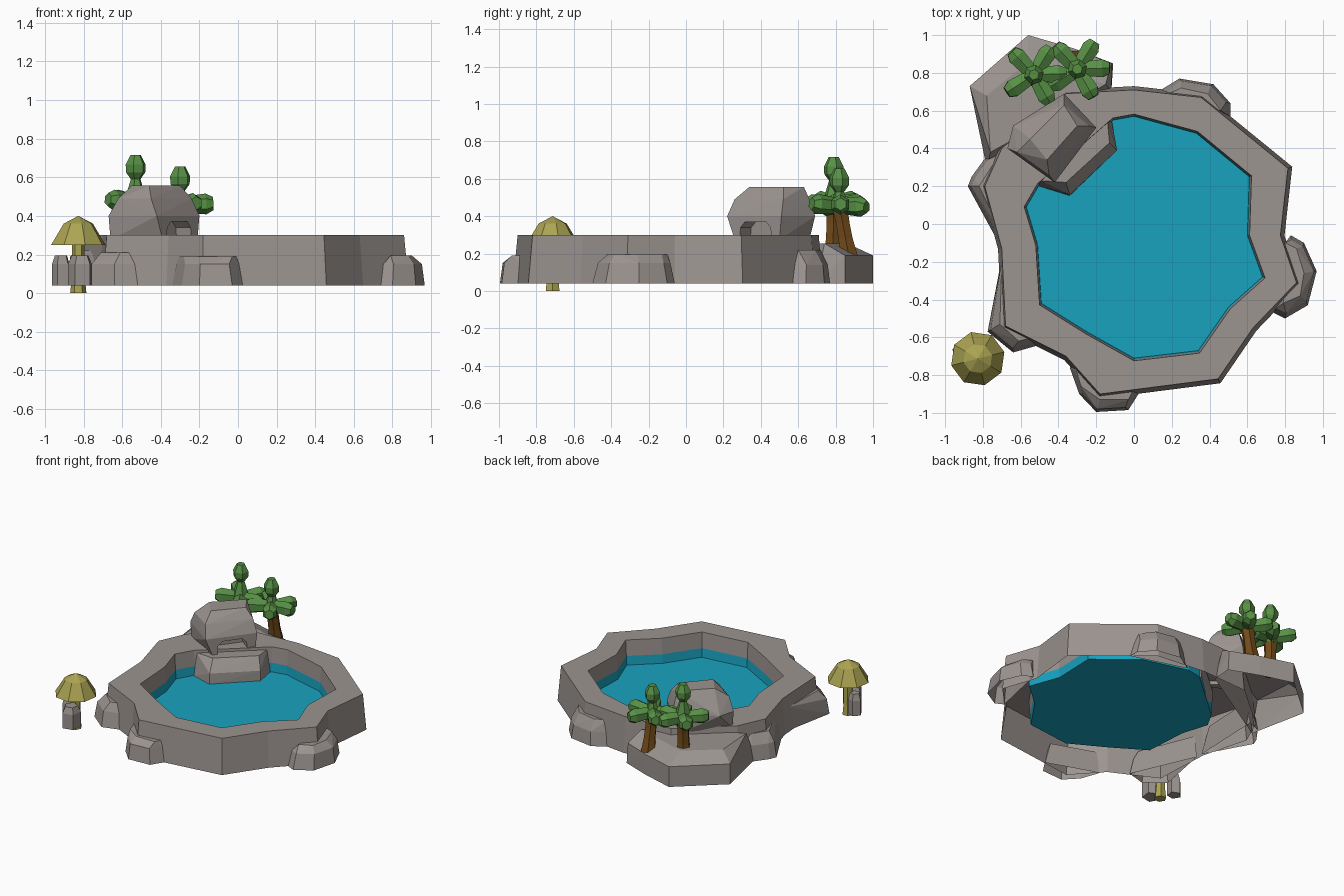
import bpy, bmesh, math
from mathutils import Vector, Matrix

if "Cube" in bpy.data.objects:
    bpy.data.objects.remove(bpy.data.objects["Cube"])


def material(name, rgb):
    m = bpy.data.materials.new(name)
    m.diffuse_color = (*rgb, 1)
    m.use_nodes = True
    m.node_tree.nodes["Principled BSDF"].inputs["Base Color"].default_value = m.diffuse_color
    return m


STONE = material("grey stone", (0.33, 0.297, 0.28))
WATER = material("pool water", (0.009, 0.36, 0.52))
LEAF = material("leaf green", (0.095, 0.28, 0.06))
BARK = material("bark brown", (0.17, 0.07, 0.010))
CAP = material("olive yellow", (0.41, 0.37, 0.085))


def finish(name, bm, mat):
    me = bpy.data.meshes.new(name)
    bm.to_mesh(me)
    bm.free()
    me.materials.append(mat)
    ob = bpy.data.objects.new(name, me)
    bpy.context.collection.objects.link(ob)
    return ob


def hull(name, pts, mat=STONE, open_z=None):
    """Faceted rock: convex hull of a few points, optionally open underneath."""
    bm = bmesh.new()
    for p in pts:
        bm.verts.new(p)
    bmesh.ops.convex_hull(bm, input=bm.verts[:])
    bmesh.ops.delete(bm, geom=[v for v in bm.verts if not v.link_faces], context='VERTS')
    bmesh.ops.recalc_face_normals(bm, faces=bm.faces[:])
    bmesh.ops.dissolve_limit(bm, angle_limit=0.02, verts=bm.verts[:], edges=bm.edges[:])
    if open_z is not None:
        low = [f for f in bm.faces if all(v.co.z < open_z + 0.001 for v in f.verts)]
        bmesh.ops.delete(bm, geom=low, context='FACES')
    return finish(name, bm, mat)


def at(pts, z):
    return [(x, y, z) for x, y in pts]


def rock(name, base, top, z, shoulder=.15):
    """Rock leaning on the rim: foot outline, slightly drawn-in shoulder, top outline."""
    mx, my = (sum(p[i] for p in top) / len(top) for i in (0, 1))
    waist = [(x + (mx - x) * .12, y + (my - y) * .12) for x, y in base]
    return hull(name, at(base, .04) + at(waist, shoulder) + at(top, z), open_z=.04)


def loft(bm, rings):
    """Quads between closed rings of equal length; returns vertex rings."""
    vs = [[bm.verts.new(p) for p in r] for r in rings]
    n = len(vs[0])
    for a, b in zip(vs, vs[1:]):
        for i in range(n):
            j = (i + 1) % n
            bm.faces.new((a[i], a[j], b[j], b[i]))
    return vs


def lathe(name, profile, sides, mat, matrix, spin=0.0):
    """Low-sided turned form from (radius, height) pairs along local z."""
    bm = bmesh.new()
    rings = [[matrix @ Vector((r * math.cos(spin + 2 * math.pi * i / sides),
                               r * math.sin(spin + 2 * math.pi * i / sides), h))
              for i in range(sides)] for r, h in profile]
    vs = loft(bm, rings)
    bm.faces.new(vs[0][::-1])
    bm.faces.new(vs[-1])
    bmesh.ops.remove_doubles(bm, verts=bm.verts[:], dist=0.0005)
    bmesh.ops.recalc_face_normals(bm, faces=bm.faces[:])
    return finish(name, bm, mat)


# Pool rim: matching inner and outer outlines
INNER = [(0, .57), (-.11, .55), (-.50, .21), (-.57, .09), (-.51, -.11), (-.49, -.42),
         (-.25, -.57), (0, -.71), (.34, -.67), (.50, -.44), (.68, -.28), (.60, -.06),
         (.61, .25), (.33, .48)]
OUTER = [(0, .71), (-.36, .69), (-.70, .40), (-.79, .20), (-.70, -.13), (-.68, -.54),
         (-.36, -.70), (-.18, -.90), (.445, -.82), (.63, -.55), (.86, -.31), (.775, -.06),
         (.815, .295), (.355, .67)]
WATER_Z, BAND_Z = .12, .185


def ring(outline, s, z):
    return [(x * s, y * s, z) for x, y in outline]


bm = bmesh.new()
loft(bm, [ring(OUTER, 1.028, .04), ring(OUTER, 1, .30), ring(INNER, 1.02, .30), ring(INNER, 1.008, BAND_Z)])
finish("pool_rim", bm, STONE)
# Water surface with a blue band up the inner wall
bm = bmesh.new()
bands = loft(bm, [ring(INNER, 1.008, BAND_Z), ring(INNER, 1, WATER_Z)])
bm.faces.new(bands[-1])
finish("pool_water", bm, WATER)

# Rocks leaning on the rim
rock("right_rock", [(.83, -.06), (.90, -.10), (.967, -.25), (.92, -.43), (.80, -.50), (.74, -.47)],
     [(.80, -.10), (.86, -.13), (.90, -.26), (.88, -.38), (.79, -.42)], .195)
rock("front_rock", [(-.34, -.76), (-.29, -.90), (-.20, -.995), (-.03, -.985), (.03, -.89)],
     [(-.31, -.76), (-.28, -.86), (-.18, -.93), (-.03, -.93), (0, -.87)], .19)
rock("front_left_rock", [(-.70, -.18), (-.775, -.57), (-.64, -.68), (-.50, -.64)],
     [(-.70, -.20), (-.71, -.53), (-.61, -.62), (-.54, -.60)], .21)
rock("left_rock", [(-.70, -.13), (-.88, .20), (-.86, .25), (-.78, .36), (-.68, .40)],
     [(-.70, -.05), (-.82, .20), (-.75, .31), (-.68, .36)], .22)
rock("back_right_rock", [(.11, .69), (.24, .77), (.42, .74), (.51, .64), (.51, .57)],
     [(.16, .68), (.25, .72), (.39, .69), (.46, .60)], .22, .14)
# Broad planted platform at the back left, sloping outward
hull("tree_platform",
     at([(-.56, 1.0), (-.87, .73), (-.78, .30), (-.60, .45), (-.12, .70), (-.11, .85), (-.32, .93)], .04)
     + at([(-.56, 1.0), (-.87, .73), (-.12, .85), (-.32, .93)], .19)
     + at([(-.56, .86), (-.78, .68), (-.76, .38), (-.58, .48), (-.30, .70), (-.15, .74)], .255), open_z=.04)

# Spring: ledge rising from the water and a boulder with a small cave
hull("spring_ledge",
     at([(-.09, .39), (-.34, .15), (-.50, .20), (-.12, .56)], WATER_Z)
     + at([(-.09, .39), (-.34, .155)], .195)
     + at([(-.13, .43), (-.36, .22), (-.50, .23), (-.14, .54)], .28), open_z=WATER_Z)
boulder = hull("spring_boulder",
               at([(-.66, .40), (-.42, .66), (-.21, .50), (-.39, .26)], .275)
               + at([(-.67, .40), (-.64, .52), (-.37, .69), (-.20, .51), (-.42, .22)], .40)
               + at([(-.62, .38), (-.45, .26), (-.24, .52), (-.37, .66)], .49)
               + at([(-.55, .45), (-.37, .63), (-.30, .52), (-.46, .34)], .557))
mid, side, inward = Vector((-.31, .375, 0)), Vector((.6, .8, 0)), Vector((-.8, .6, 0))
cave = [mid + side * s * w + inward * d + Vector((0, 0, z))
        for s in (-1, 1) for d in (-.12, .09) for w, z in ((.11, .25), (.10, .34), (.07, .37))]
cutter = hull("cave_cutter", cave)
cutter.hide_render = True
mod = boulder.modifiers.new("cave", 'BOOLEAN')
mod.operation, mod.solver, mod.object = 'DIFFERENCE', 'EXACT', cutter
bpy.context.view_layer.objects.active = boulder
bpy.ops.object.modifier_apply(modifier=mod.name)
bpy.data.objects.remove(cutter)


# Trees: flared leaning trunk, knobbed crown and five stubby boughs
def tree(name, x, y, root_y, top, bough_z, tilts):
    lean = Matrix.Identity(4)
    lean[1][2] = (y - root_y) / .27
    here = Matrix.Translation((x, y, 0))
    lathe(name + "_trunk", [(.055, 0), (.044, .09), (.042, .17), (.048, .27)], 6, BARK,
          Matrix.Translation((x, root_y, .19)) @ lean)
    lathe(name + "_crown", [(.045, .42), (.062, .445), (.055, top - .22), (.026, top - .125),
                            (.052, top - .09), (.054, top - .05), (.028, top)], 6, LEAF, here, .3)
    for k, (deg, tilt) in enumerate(zip((58, 133, 213, 300, 2), tilts)):
        turn = Matrix.Rotation(math.radians(deg), 4, 'Z') @ Matrix.Rotation(math.radians(90 - tilt), 4, 'Y')
        lathe(f"{name}_bough_{k + 1}", [(.035, 0), (.046, .05), (.054, .135), (.034, .172)], 6, LEAF,
              Matrix.Translation((x, y, bough_z)) @ turn)


tree("tall_tree", -.53, .79, .785, .715, .468, (0, 6, 6, -2, 0))
tree("short_tree", -.30, .82, .87, .655, .455, (-2, 5, 0, 4, 3))

# Mushroom with two stones at its foot
here = Matrix.Translation((-.827, -.713, 0))
lathe("mushroom_stem", [(.042, 0), (.034, .08), (.032, .26)], 6, CAP, here)
lathe("mushroom_cap", [(.02, .265), (.145, .25), (.078, .36), (0, .40)], 8, CAP, here, .25)
for name, x, y, r in (("left_stone", -.915, -.67, .048), ("front_stone", -.815, -.785, .066)):
    lathe(name, [(r, .04), (r, .15), (r * .7, .195)], 5, STONE, Matrix.Translation((x, y, 0)), .5)
